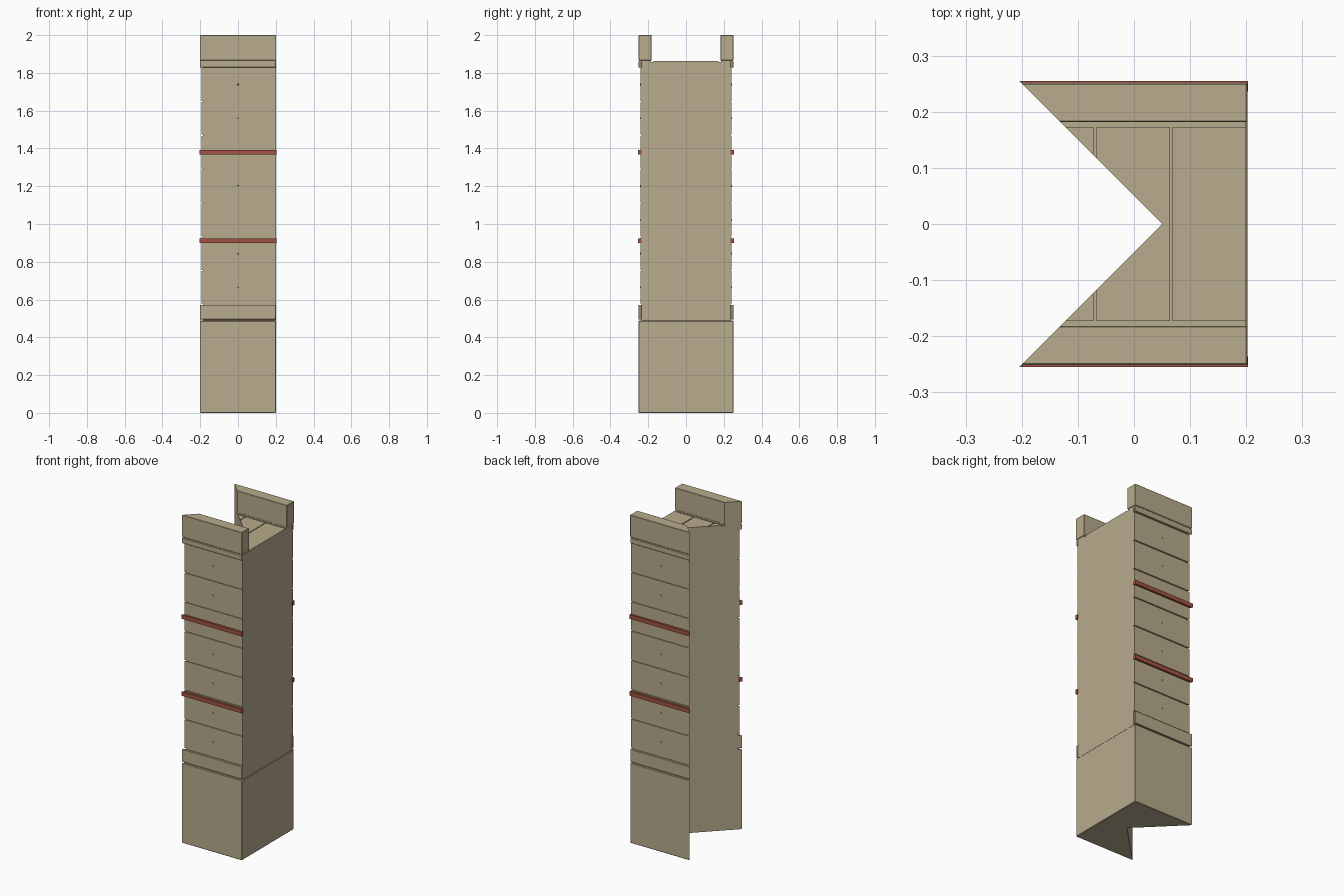
import bpy, bmesh, math

if "Cube" in bpy.data.objects:
    bpy.data.objects.remove(bpy.data.objects["Cube"])

TIP = 0.05                      # x of the inner corner of the V-shaped cut


def material(name, rgb):
    m = bpy.data.materials.new(name)
    m.diffuse_color = (*rgb, 1)
    m.use_nodes = True
    m.node_tree.nodes["Principled BSDF"].inputs["Base Color"].default_value = m.diffuse_color
    return m


SAND = material("sand_stone", (0.479, 0.407, 0.266))
RED = material("red_trim", (0.36, 0.085, 0.05))


def finish(bm, name, mat):
    bmesh.ops.recalc_face_normals(bm, faces=bm.faces)
    me = bpy.data.meshes.new(name)
    bm.to_mesh(me)
    bm.free()
    me.materials.append(mat)
    ob = bpy.data.objects.new(name, me)
    bpy.context.collection.objects.link(ob)
    return ob


def prism(name, pts, z0, z1, mat=SAND, bevel=0.0):
    """Extrude an xy outline; chamfer every edge not on the V cut."""
    bm = bmesh.new()
    face = bm.faces.new([bm.verts.new((x, y, z0)) for x, y in pts])
    top = bmesh.ops.extrude_face_region(bm, geom=[face])["geom"]
    for v in top:
        if isinstance(v, bmesh.types.BMVert):
            v.co.z = z1
    bmesh.ops.recalc_face_normals(bm, faces=bm.faces)
    if bevel:
        edges = [e for e in bm.edges
                 if all(f.normal.x > -0.1 for f in e.link_faces)]
        bmesh.ops.bevel(bm, geom=edges, offset=bevel, segments=1,
                        affect='EDGES', clamp_overlap=True)
    return finish(bm, name, mat)


def notched(name, h, xr, z0, z1, bevel=0.0):
    """Full-width block with the V cut on its left side."""
    return prism(name, [(xr, -h), (xr, h), (TIP - h, h), (TIP, 0), (TIP - h, -h)],
                 z0, z1, SAND, bevel)


def plates(name, y0, y1, xr, z0, z1, mat=SAND, bevel=0.0):
    """Matching strips on front and back, mitred on the V cut."""
    for s, side in ((-1, "front"), (1, "back")):
        prism(f"{name}_{side}", [(TIP - y0, s * y0), (xr, s * y0),
                                 (xr, s * y1), (TIP - y1, s * y1)], z0, z1, mat, bevel)


# Base and core
notched("base", 0.251, 0.202, 0.0, 0.488, 0.003)
notched("core", 0.236, 0.2, 0.488, 1.857)

# Lower and upper bands
plates("lower_band", 0.236, 0.251, 0.201, 0.494, 0.572, bevel=0.002)
plates("upper_band", 0.236, 0.251, 0.201, 1.828, 1.861, bevel=0.002)

# Wall panels with a stud in each
START, STEP = 0.575, 0.179
for i in range(7):
    z = START + i * STEP
    plates(f"wall_panel_{i + 1}", 0.236, 0.242, 0.2, z + 0.003, z + STEP - 0.003)
    for s in (-1, 1):
        if i == 4:
            continue            # hidden behind the red trim
        bm = bmesh.new()
        bmesh.ops.create_cone(bm, cap_ends=True, segments=8, radius1=0.005,
                              radius2=0.004, depth=0.004)
        ob = finish(bm, f"stud_{i + 1}", SAND)
        ob.location = (0, s * 0.2425, z + STEP / 2)
        ob.rotation_euler.x = -s * math.pi / 2

# Red trim strips
for i, z in enumerate((0.899, 1.368)):
    plates(f"red_strip_{i + 1}", 0.236, 0.2545, 0.2035, z, z + 0.025, RED)

# Parapets on a recessed joint
plates("parapet_joint", 0.185, 0.248, 0.199, 1.857, 1.867)
plates("parapet", 0.182, 0.251, 0.202, 1.866, 2.0, bevel=0.002)

# Walkway slabs
W, TOP = 0.173, 1.862
prism("walkway_right", [(0.069, -W), (0.2, -W), (0.2, W), (0.069, W)], 1.857, TOP)
prism("walkway_middle", [(0.064, -W), (0.064, W), (-0.067, W), (-0.067, 0.117),
                         (TIP, 0), (-0.067, -0.117), (-0.067, -W)], 1.857, TOP)
for s in (-1, 1):
    prism("walkway_left", [(-0.072, s * 0.122), (-0.072, s * W), (TIP - W, s * W)],
          1.857, TOP)
